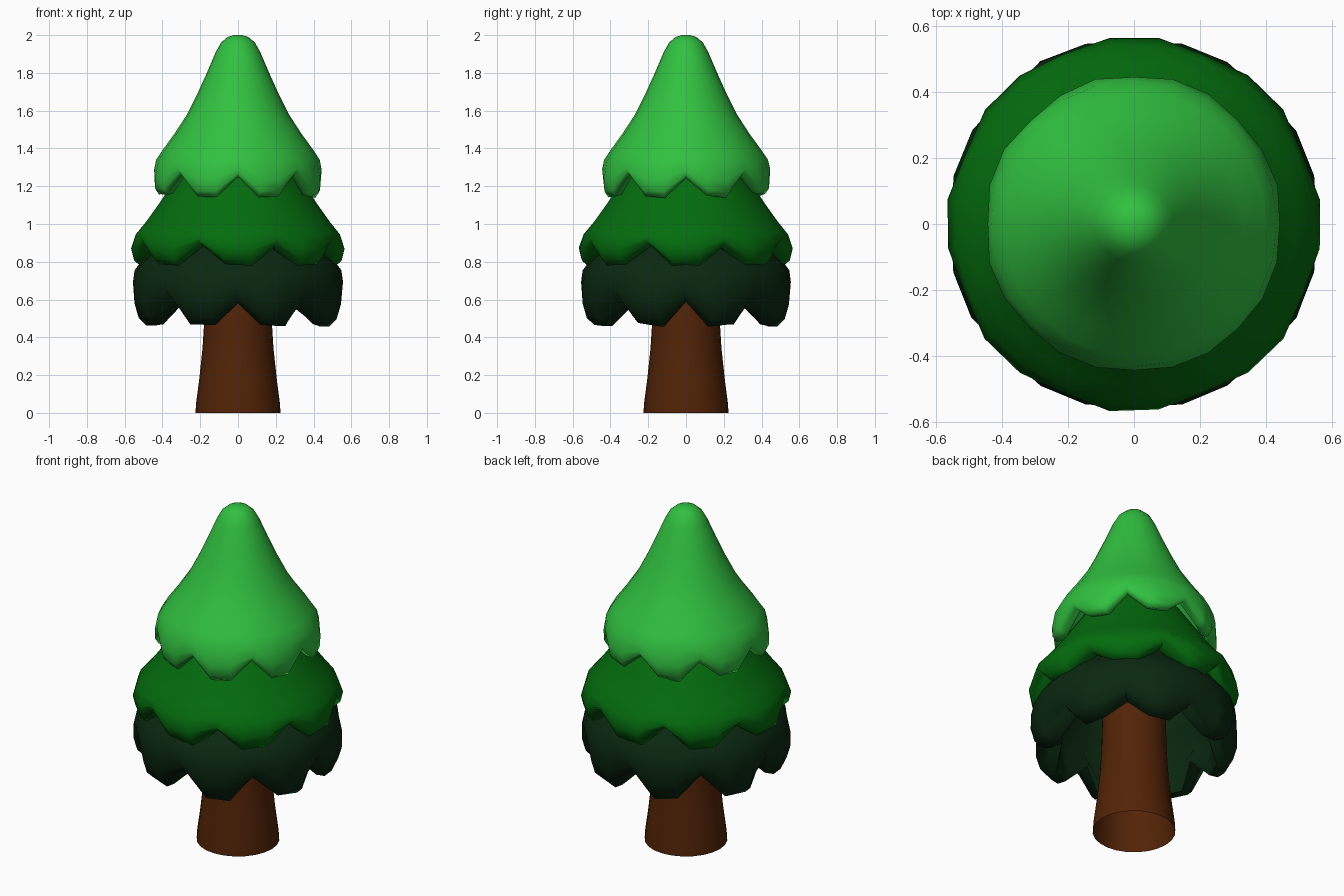
import bpy, bmesh, random
from math import sin, cos, pi, radians

if "Cube" in bpy.data.objects:
    bpy.data.objects.remove(bpy.data.objects["Cube"])

random.seed(4)


def material(name, rgb):
    m = bpy.data.materials.new(name)
    m.diffuse_color = (*rgb, 1)
    m.use_nodes = True
    m.node_tree.nodes["Principled BSDF"].inputs["Base Color"].default_value = m.diffuse_color
    return m


def lathe(name, rows, mat, sides=24, lift=0.0, tuck=0.0, turn=0.0, wobble=0.0,
          cap_start=False, angle=60):
    """Revolve rows of (radius, z, notch weight); every third column is a notch."""
    bm = bmesh.new()
    rand = [random.uniform(-wobble, wobble) for _ in range(sides)]
    rings = []
    for r, z, w in rows:
        ring = []
        for i in range(sides):
            a = 2 * pi * i / sides + turn
            notch = w if i % 3 == 0 else 0
            rr = r - tuck * notch + rand[i] * w * 0.5
            ring.append(bm.verts.new((rr * cos(a), rr * sin(a),
                                      z + lift * notch + rand[i] * w)))
        rings.append(ring)
    for p, q in zip(rings, rings[1:]):
        for i in range(sides):
            j = (i + 1) % sides
            bm.faces.new((p[i], q[i], q[j], p[j]))
    if cap_start:
        bm.faces.new(rings[0])
    bmesh.ops.recalc_face_normals(bm, faces=bm.faces)
    me = bpy.data.meshes.new(name)
    bm.to_mesh(me)
    bm.free()
    me.materials.append(mat)
    ob = bpy.data.objects.new(name, me)
    bpy.context.collection.objects.link(ob)
    bpy.ops.object.select_all(action='DESELECT')
    ob.select_set(True)
    bpy.context.view_layer.objects.active = ob
    bpy.ops.object.shade_smooth_by_angle(angle=radians(angle))
    return ob


# Trunk, slightly flared at the foot, open at the bottom
lathe("trunk", [(.172, .74, 0), (.178, .5, 0), (.188, .34, 0), (.205, .18, 0),
                (.222, .05, 0), (.225, 0, 0)],
      material("bark", (.085, .017, .002)), cap_start=True)

# Lower skirt: open ring with a scalloped, inward-curling hem
lathe("lower_foliage",
      [(.40, .93, 0), (.44, .87, 0), (.505, .81, 0), (.55, .75, .05), (.567, .67, .2),
       (.567, .58, .55), (.545, .505, .9), (.505, .468, 1), (.455, .468, 1),
       (.435, .53, .75), (.45, .63, .4), (.44, .73, 0), (.39, .82, 0), (.38, .90, 0),
       (.40, .93, 0)],
      material("dark_green", (.003, .021, .005)), lift=.11, tuck=.06, wobble=.013)

# Middle skirt: lobes sit over the notches of the lower skirt
lathe("middle_foliage",
      [(.27, 1.33, 0), (.345, 1.22, 0), (.42, 1.11, 0), (.492, 1.01, 0),
       (.545, .945, .15), (.57, .87, .5), (.555, .81, .9), (.52, .78, 1),
       (.47, .79, 1), (.46, .86, .7), (.445, .95, 0), (.38, 1.07, 0),
       (.31, 1.18, 0), (.24, 1.30, 0), (.27, 1.33, 0)],
      material("mid_green", (.001, .15, .004)), lift=.105, tuck=.03,
      turn=radians(22.5), wobble=.012)

# Crown: bell-shaped top with rounded tip and scalloped hem
lathe("top_foliage",
      [(.02, 2.0, 0), (.055, 1.99, 0), (.09, 1.96, 0), (.118, 1.91, 0),
       (.165, 1.8, 0), (.215, 1.69, 0), (.27, 1.58, 0), (.335, 1.48, 0),
       (.40, 1.39, 0), (.435, 1.33, .1), (.452, 1.24, .5), (.45, 1.18, .9),
       (.43, 1.15, 1), (.395, 1.16, 1), (.385, 1.23, .6), (.37, 1.33, 0)],
      material("light_green", (.03, .53, .05)), lift=.1, tuck=.015,
      wobble=.012, cap_start=True)
